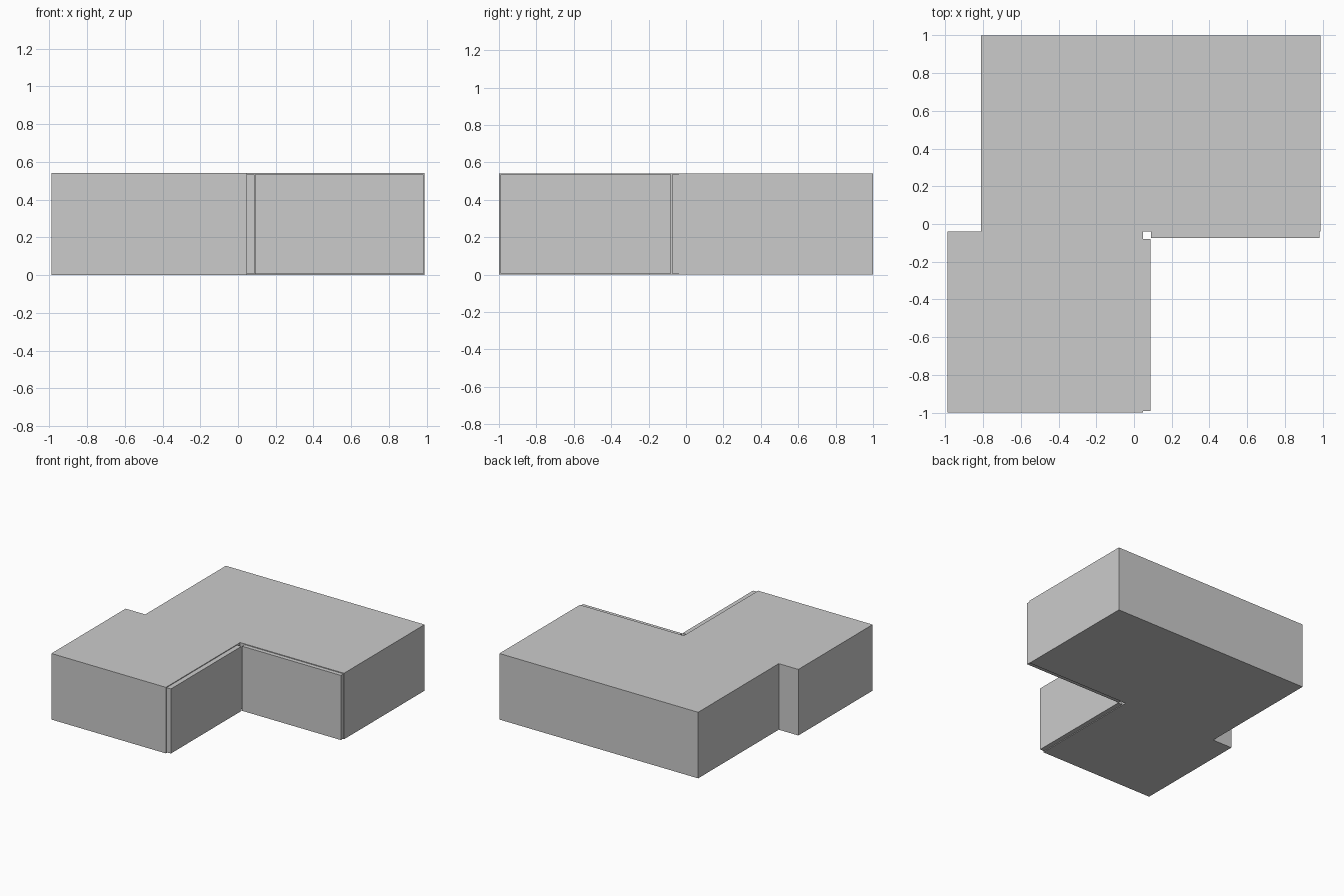
import bpy
import bmesh

if "Cube" in bpy.data.objects:
    bpy.data.objects.remove(bpy.data.objects["Cube"])

HEIGHT = 0.54


def prism(name, outline, z0, z1):
    """Extrude a counter-clockwise outline upward into a closed solid."""
    bm = bmesh.new()
    face = bm.faces.new([bm.verts.new((x, y, z0)) for x, y in outline])
    top = bmesh.ops.extrude_face_region(bm, geom=[face], use_keep_orig=True)
    verts = [g for g in top["geom"] if isinstance(g, bmesh.types.BMVert)]
    bmesh.ops.translate(bm, vec=(0, 0, z1 - z0), verts=verts)
    bmesh.ops.recalc_face_normals(bm, faces=bm.faces)
    mesh = bpy.data.meshes.new(name)
    bm.to_mesh(mesh)
    bm.free()
    obj = bpy.data.objects.new(name, mesh)
    bpy.context.collection.objects.link(obj)
    return obj


def panel(name, x0, x1, y0, y1):
    """Thin wall panel, slightly shorter than the main block."""
    return prism(name, [(x0, y0), (x1, y0), (x1, y1), (x0, y1)],
                 0.006, HEIGHT - 0.006)


# Main stepped L-shaped block
prism("main_block", [
    (-0.987, -1.0), (0.048, -1.0), (0.048, -0.041), (0.987, -0.041),
    (0.987, 1.0), (-0.81, 1.0), (-0.81, -0.041), (-0.987, -0.041),
], 0, HEIGHT)

# Thin panels lining the inner corner, leaving a small square gap
panel("side_wall_panel", 0.044, 0.087, -0.991, -0.08)
panel("front_wall_panel", 0.09, 0.983, -0.075, -0.037)
